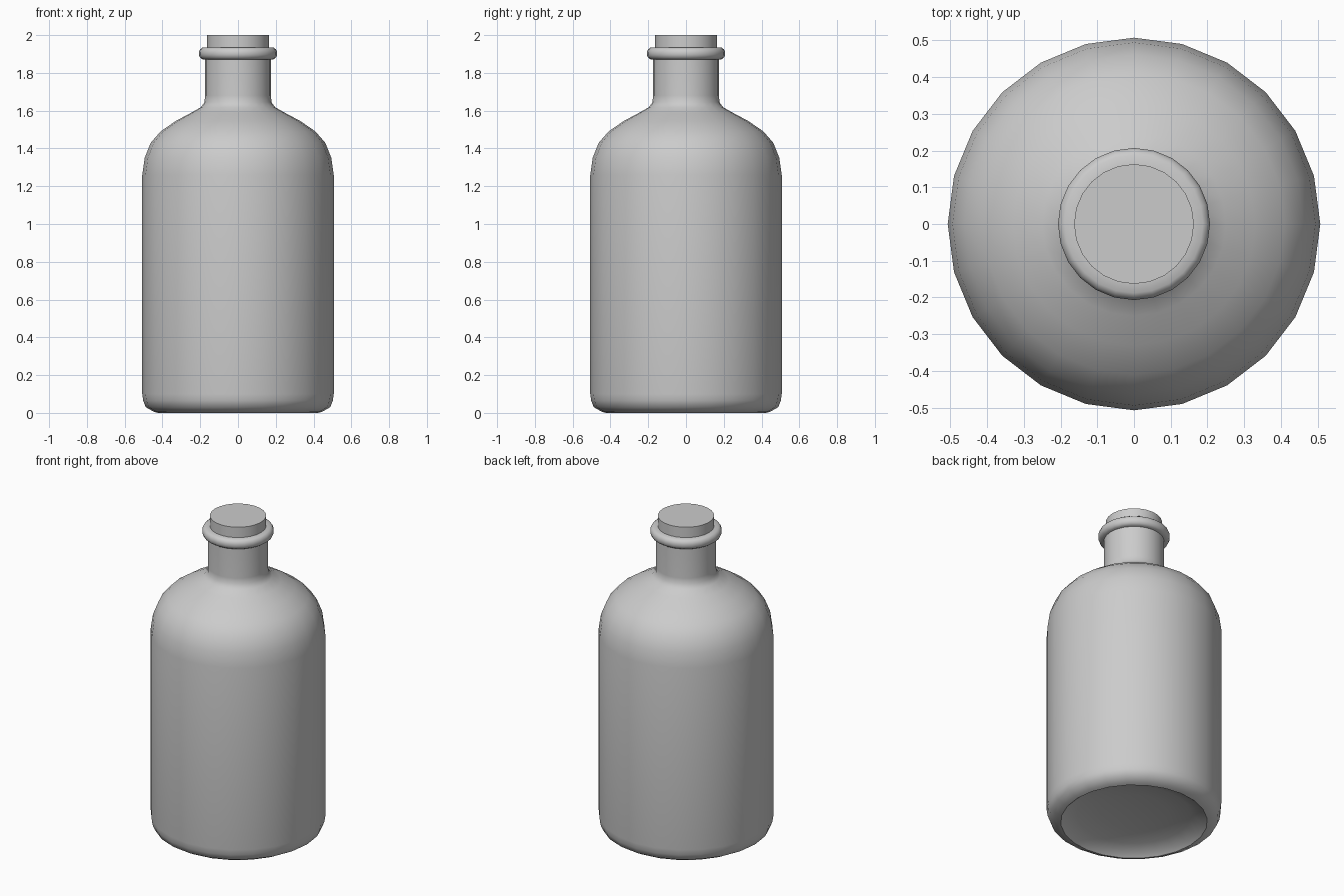
import bpy, bmesh, math

if "Cube" in bpy.data.objects:
    bpy.data.objects.remove(bpy.data.objects["Cube"])

SIDES = 24

grey = bpy.data.materials.new("pale grey")
grey.diffuse_color = (0.6, 0.6, 0.6, 1)
grey.use_nodes = True
grey.node_tree.nodes["Principled BSDF"].inputs["Base Color"].default_value = grey.diffuse_color


def lathe(name, profile, angle=40):
    """Revolve (radius, height) points about z; radius 0 makes a pole."""
    bm = bmesh.new()
    rings = []
    for r, z in profile:
        if r == 0:
            rings.append([bm.verts.new((0, 0, z))] * SIDES)
        else:
            rings.append([bm.verts.new((r * math.cos(2 * math.pi * i / SIDES),
                                        r * math.sin(2 * math.pi * i / SIDES), z))
                          for i in range(SIDES)])
    for a, b in zip(rings, rings[1:]):
        for i in range(SIDES):
            j = (i + 1) % SIDES
            corners = list(dict.fromkeys((a[i], a[j], b[j], b[i])))
            bm.faces.new(corners)
    bmesh.ops.recalc_face_normals(bm, faces=bm.faces[:])
    mesh = bpy.data.meshes.new(name)
    bm.to_mesh(mesh)
    bm.free()
    mesh.materials.append(grey)
    obj = bpy.data.objects.new(name, mesh)
    bpy.context.collection.objects.link(obj)
    bpy.ops.object.select_all(action='DESELECT')
    obj.select_set(True)
    bpy.context.view_layer.objects.active = obj
    bpy.ops.object.shade_smooth_by_angle(angle=math.radians(angle))
    return obj


# Bottle: hollowed base, rounded foot, straight wall, round shoulder, neck
lathe("bottle_body", [
    (0, 0.075), (0.2, 0.065), (0.33, 0.045), (0.4, 0.02), (0.425, 0.0),
    (0.445, 0.006), (0.488, 0.03), (0.502, 0.065), (0.507, 0.1),
    (0.507, 1.26), (0.494, 1.35), (0.462, 1.43), (0.41, 1.49),
    (0.33, 1.545), (0.25, 1.588), (0.197, 1.618), (0.177, 1.645),
    (0.175, 1.68), (0.175, 1.9)], 46)

# Rounded lip around the mouth
lathe("neck_ring", [
    (0.155, 1.872), (0.188, 1.872), (0.201, 1.881), (0.207, 1.895),
    (0.207, 1.911), (0.201, 1.925), (0.188, 1.934), (0.155, 1.934)], 50)

# Stopper
lathe("stopper", [(0, 1.88), (0.163, 1.88), (0.163, 2.0), (0, 2.0)], 30)
